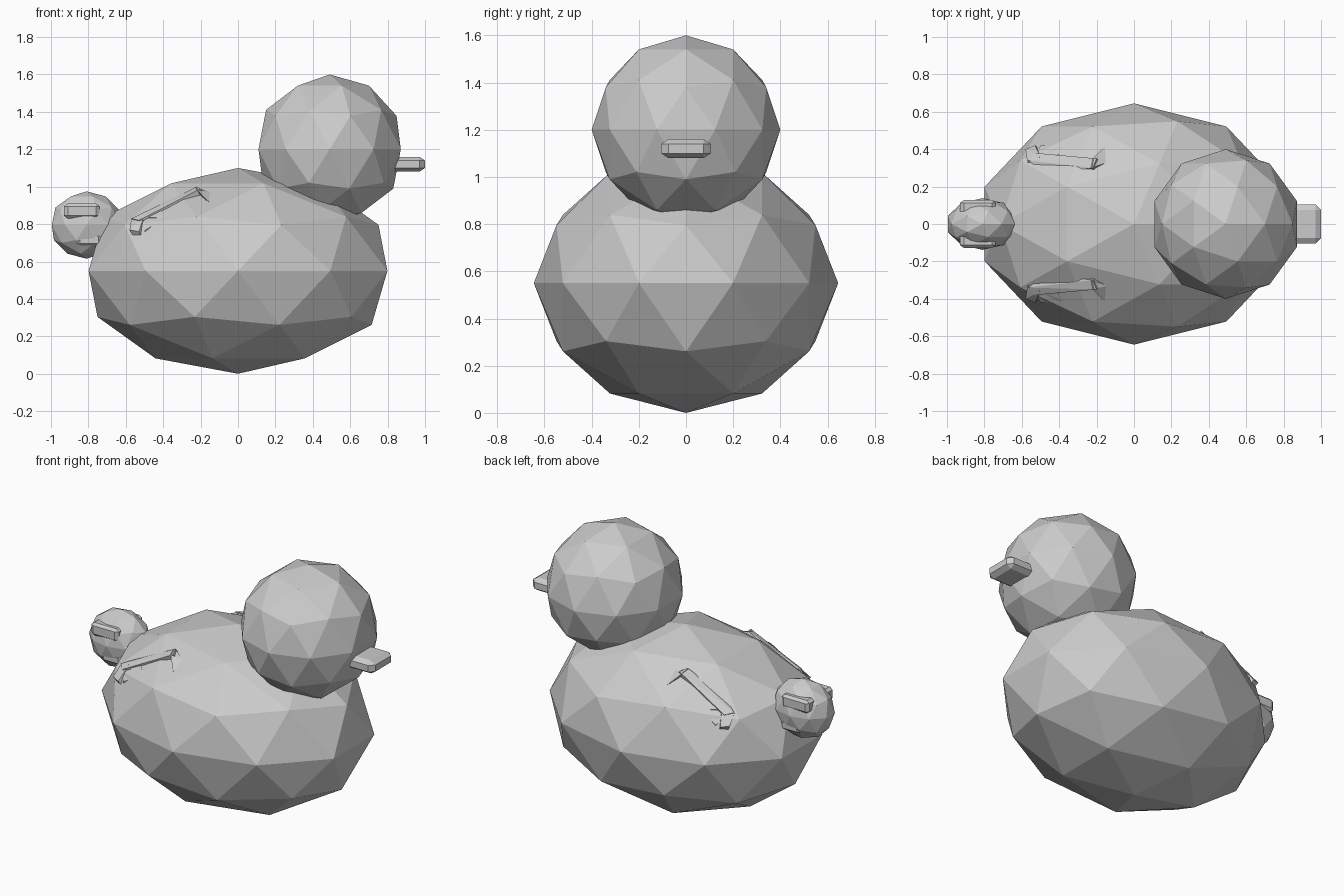
import bpy, bmesh
from mathutils import Matrix, Vector

if "Cube" in bpy.data.objects:
    bpy.data.objects.remove(bpy.data.objects["Cube"])

grey = bpy.data.materials.new("plain_grey")
grey.diffuse_color = (0.6, 0.6, 0.6, 1)
grey.use_nodes = True
grey.node_tree.nodes["Principled BSDF"].inputs["Base Color"].default_value = grey.diffuse_color


def finish(name, bm):
    """Turn a bmesh into a flat-shaded grey object."""
    bmesh.ops.recalc_face_normals(bm, faces=bm.faces)
    mesh = bpy.data.meshes.new(name)
    bm.to_mesh(mesh)
    bm.free()
    mesh.materials.append(grey)
    obj = bpy.data.objects.new(name, mesh)
    bpy.context.collection.objects.link(obj)
    return obj


def ball(name, centre, radii):
    """Low-poly icosphere stretched to the given radii."""
    bm = bmesh.new()
    bmesh.ops.create_icosphere(bm, subdivisions=2, radius=1)
    bmesh.ops.transform(bm, verts=bm.verts,
                        matrix=Matrix.Translation(centre) @ Matrix.Diagonal((*radii, 1)))
    return finish(name, bm)


def hull(bm, points):
    """Add the convex hull of a few points."""
    verts = [bm.verts.new(p) for p in points]
    out = bmesh.ops.convex_hull(bm, input=verts)
    spare = [v for v in out["geom_interior"] if isinstance(v, bmesh.types.BMVert)]
    bmesh.ops.delete(bm, geom=spare, context="VERTS")


def chamfered_box(name, centre, half, cut):
    """Box with its edges cut back by a separate amount on each axis."""
    points = []
    for sx in (-1, 1):
        for sy in (-1, 1):
            for sz in (-1, 1):
                for axis in range(3):
                    points.append([c + s * (h - (0 if i == axis else k)) for i, (c, s, h, k)
                                   in enumerate(zip(centre, (sx, sy, sz), half, cut))])
    bm = bmesh.new()
    hull(bm, points)
    bmesh.ops.dissolve_limit(bm, angle_limit=0.01, verts=bm.verts, edges=bm.edges)
    return finish(name, bm)


# Body, head and tail
ball("body", (0, 0, 0.55), (0.84, 0.645, 0.55))
ball("head", (0.49, 0, 1.2), (0.4, 0.4, 0.4))
ball("tail", (-0.81, 0, 0.795), (0.195, 0.138, 0.18))

# Beak
chamfered_box("beak", (0.9, 0, 1.12), (0.1, 0.105, 0.04), (0.03, 0.03, 0.02))

# Bars showing through the tail sides
chamfered_box("tail_upper_bar", (-0.835, 0, 0.87), (0.095, 0.128, 0.04), (0.02, 0.015, 0.015))
chamfered_box("tail_lower_bar", (-0.795, 0, 0.715), (0.07, 0.118, 0.03), (0.02, 0.015, 0.012))

# Wings: a thin sloping ridge, a hooked front tip and a fanned back tip
RIDGE = [(-0.57, 0.34, 0.83), (-0.46, 0.27, 0.88), (-0.22, 0.30, 1.0), (-0.20, 0.35, 0.99),
         (-0.53, 0.38, 0.82), (-0.36, 0.36, 0.90)]
FRONT_TIP = [(-0.23, 0.30, 1.0), (-0.22, 0.35, 0.985), (-0.14, 0.33, 0.965),
             (-0.13, 0.36, 0.94), (-0.16, 0.41, 0.92)]
BACK_TIPS = [[(-0.57, 0.33, 0.83), (-0.50, 0.36, 0.85), (-0.58, 0.40, 0.77), (-0.53, 0.42, 0.76)],
             [(-0.54, 0.34, 0.84), (-0.46, 0.35, 0.86), (-0.50, 0.42, 0.765), (-0.46, 0.42, 0.79)],
             [(-0.52, 0.35, 0.84), (-0.44, 0.34, 0.88), (-0.38, 0.43, 0.83), (-0.36, 0.42, 0.85)]]

for name, side in (("wing_left", 1), ("wing_right", -1)):
    bm = bmesh.new()
    for part in [RIDGE, FRONT_TIP] + BACK_TIPS:
        # each part is rooted inside the body
        sunk = [Vector(p) + Vector((0.04, -0.03, -0.07)) for p in part]
        hull(bm, [(x, y * side, z) for x, y, z in part + [tuple(p) for p in sunk]])
    finish(name, bm)
